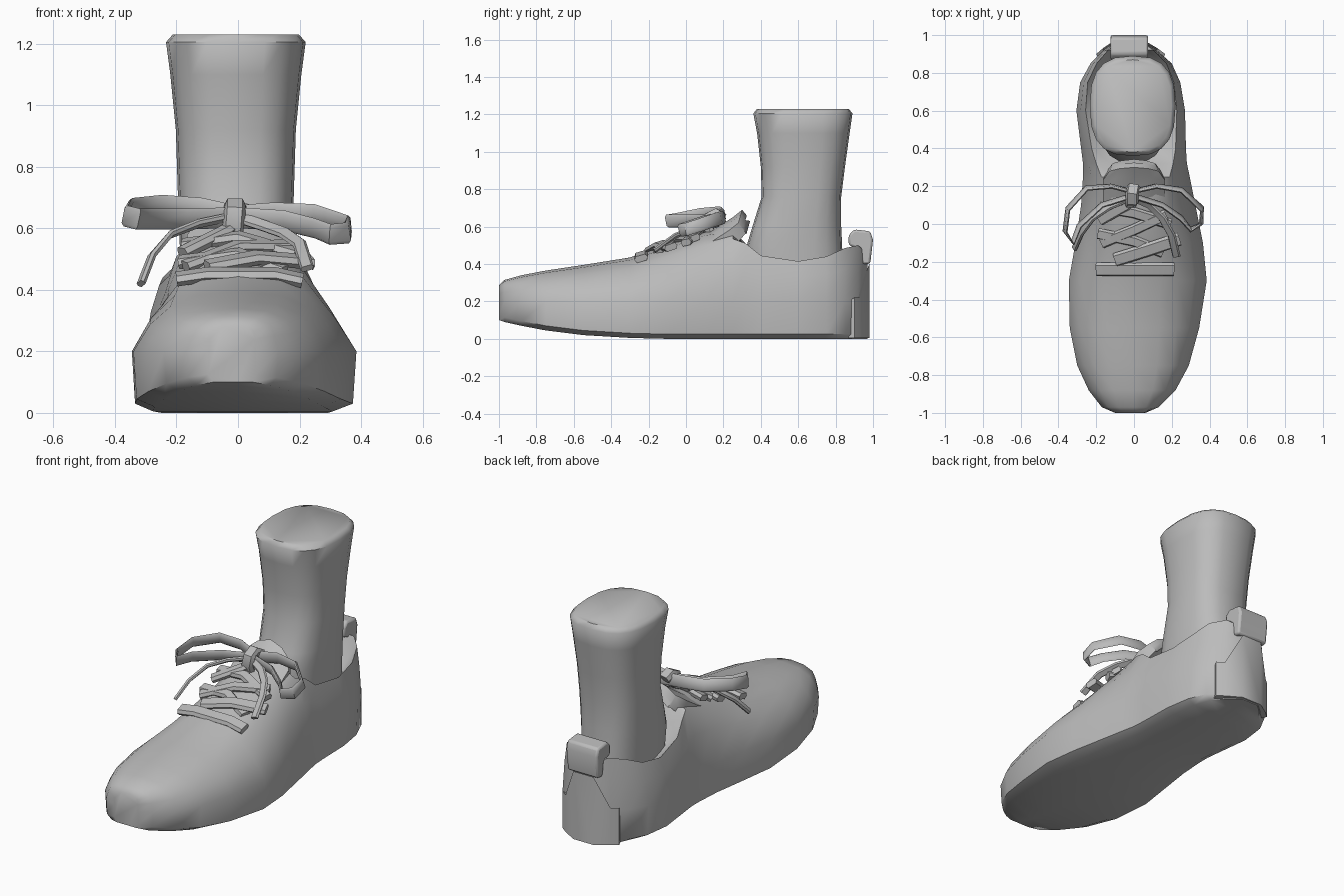
import bpy
import bmesh
import math
from mathutils import Vector

cube = bpy.data.objects.get("Cube")
if cube:
    bpy.data.objects.remove(cube, do_unlink=True)

grey = bpy.data.materials.new("plain grey")
grey.use_nodes = True
grey.diffuse_color = (0.5, 0.5, 0.5, 1)
grey.node_tree.nodes["Principled BSDF"].inputs["Base Color"].default_value = (0.5, 0.5, 0.5, 1)


def loft(name, rings, angle=40):
    """Skin a list of closed rings, cap both ends and shade smooth."""
    bm = bmesh.new()
    rows = [[bm.verts.new(p) for p in ring] for ring in rings]
    count = len(rows[0])
    for a, b in zip(rows, rows[1:]):
        for i in range(count):
            j = (i + 1) % count
            bm.faces.new((a[i], a[j], b[j], b[i]))
    bm.faces.new(rows[0])
    bm.faces.new(rows[-1])
    bmesh.ops.recalc_face_normals(bm, faces=bm.faces)
    mesh = bpy.data.meshes.new(name)
    bm.to_mesh(mesh)
    bm.free()
    mesh.materials.append(grey)
    obj = bpy.data.objects.new(name, mesh)
    bpy.context.collection.objects.link(obj)
    bpy.ops.object.select_all(action='DESELECT')
    obj.select_set(True)
    bpy.context.view_layer.objects.active = obj
    bpy.ops.object.shade_smooth_by_angle(angle=math.radians(angle))
    return obj


def ribbon(name, path, across, width, thick):
    """Sweep a flat six-sided section along a path."""
    points = [Vector(p) for p in path]
    rings = []
    for i, p in enumerate(points):
        ahead = points[min(i + 1, len(points) - 1)] - points[max(i - 1, 0)]
        tangent = ahead.normalized()
        side = Vector(across)
        side = (side - tangent * side.dot(tangent)).normalized()
        up = tangent.cross(side)
        rings.append([p + side * width / 2 * u + up * thick / 2 * v
                      for u, v in ((-1, 0), (-.7, 1), (.7, 1), (1, 0), (.7, -1), (-.7, -1))])
    return loft(name, rings, 50)


# Shoe body: y, right width, left width, underside, rim ratio, rim height, centre height
stations = (
    (-1.00, .10, .06, .10, .85, .265, .285),
    (-.97, .17, .13, .09, .80, .285, .315),
    (-.88, .24, .22, .07, .75, .30, .34),
    (-.75, .30, .29, .045, .70, .32, .365),
    (-.55, .34, .345, .02, .65, .345, .395),
    (-.30, .345, .385, .005, .60, .38, .435),
    (-.10, .31, .365, 0, .58, .44, .50),
    (.10, .28, .325, 0, .58, .50, .57),
    (.25, .27, .295, 0, .64, .535, .59),
    (.32, .27, .28, 0, .74, .51, .48),
    (.40, .28, .275, 0, .80, .445, .35),
    (.60, .305, .27, 0, .84, .415, .30),
    (.75, .285, .245, 0, .86, .44, .30),
    (.85, .23, .20, 0, .86, .485, .35),
    (.92, .16, .12, 0, .86, .50, .50),
    (.97, .09, .04, 0, .86, .45, .46),
)


def shoe_ring(y, right, left, base, ratio, rim, top):
    wide = .2

    def half(w):
        return [(.8 * w, base), (.97 * w, base + .025), (w, wide),
                (w * (1 - (1 - ratio) * .45), wide + (rim - wide) * .6),
                (w * ratio, rim), (w * ratio * .6, rim + (top - rim) * .75)]
    outline = half(left) + [(0, top)] + half(-right)[::-1] + [(0, base)]
    return [(x, y, z) for x, z in outline]


loft("shoe_body", [shoe_ring(*s) for s in stations], 45)

# Ankle: height, front y, back y, half width
ankle = ((.30, .34, .84, .17), (.50, .325, .835, .18), (.60, .355, .83, .185),
         (.76, .405, .83, .19), (.92, .40, .85, .195), (1.10, .38, .875, .213),
         (1.205, .36, .89, .227), (1.23, .38, .87, .205))


def ankle_ring(z, front, back, half):
    ring = []
    for i in range(20):
        t = math.tau * i / 20
        c, s = math.cos(t), math.sin(t)
        x = math.copysign(abs(c) ** .75, c) * half
        y = math.copysign(abs(s) ** .75, s) * (back - front) / 2
        ring.append((x - .007, (front + back) / 2 + y, z))
    return ring


loft("ankle", [ankle_ring(*a) for a in ankle], 50)

# Tongue: arched plate rising to a rolled upper edge
arch = (-1, -.6, 0, .6, 1)


def tongue_ring(y, z, half, thick):
    over = [(u * half, y - .02 * u * u, z - .07 * u * u) for u in arch]
    under = [(x * .9, py + thick * .6, pz - thick) for x, py, pz in reversed(over)]
    return over + under


loft("tongue", [tongue_ring(*t) for t in (
    (0, .51, .16, .05), (.15, .585, .165, .06), (.25, .65, .165, .07),
    (.30, .69, .13, .06), (.325, .66, .12, .03))], 45)

# Heel tab: side profile extruded across the heel
tab = ((.87, .50), (.87, .555), (.90, .585), (.985, .575), (1, .53),
       (.985, .40), (.94, .40), (.93, .48))
heel_tab = loft("heel_tab", [[(x, y, z) for y, z in tab] for x in (-.125, .075)], 45)
soften = heel_tab.modifiers.new("soft edges", 'BEVEL')
soften.width = .012
soften.segments = 2

# Heel patch: thin plate wrapped round the back
patch = ((-.20, .90), (-.165, .93), (-.09, .98), (.04, .98), (.125, .93), (.165, .90))
loft("heel_patch", [[(x, y, .005), (x, y, .40 if abs(x + .025) < .08 else .22),
                     (x * .93, y - .03, .20), (x * .93, y - .03, .005)] for x, y in patch], 40)

# Crossed laces
laces = (
    ((-.20, -.24, .435), (-.10, -.24, .45), (.12, -.24, .45), (.21, -.24, .43)),
    ((-.10, -.19, .475), (.06, -.14, .505), (.24, -.08, .49)),
    ((.15, -.15, .46), (0, -.09, .515), (-.19, -.05, .49)),
    ((-.17, -.10, .475), (0, -.03, .54), (.17, .05, .54)),
    ((.19, .0, .515), (0, .06, .57), (-.18, .09, .545)),
    ((-.18, .02, .52), (-.04, .10, .59), (0, .16, .62)),
)
for i, path in enumerate(laces):
    ribbon("lace_%d" % (i + 1), path, (0, 1, .3), .075 if i < 2 else .06, .035)

# Bow loops, loose ends and knot
ribbon("bow_loop_right", (
    (-.01, .17, .64), (-.12, .20, .665), (-.25, .19, .675), (-.35, .08, .665), (-.365, -.04, .64),
    (-.325, -.10, .63), (-.29, -.01, .63), (-.17, .10, .63), (-.01, .15, .635)),
    (.2, -.2, 1), .07, .018)
ribbon("bow_loop_left", (
    (-.01, .17, .64), (.12, .20, .65), (.25, .18, .645), (.36, .08, .61), (.355, 0, .585),
    (.30, -.03, .58), (.25, .03, .60), (.15, .10, .625), (-.01, .15, .635)),
    (-.2, -.2, 1), .07, .018)
ribbon("lace_end_right", (
    (-.01, .14, .64), (-.13, .09, .615), (-.22, .03, .58), (-.28, -.05, .51), (-.315, -.13, .42)),
    (.5, -.5, .5), .035, .02)
ribbon("lace_end_left", (
    (-.01, .14, .64), (.08, .10, .61), (.15, .03, .585), (.20, -.06, .55), (.225, -.17, .47)),
    (.6, .3, .4), .045, .02)
ribbon("bow_knot", (
    (-.02, .13, .575), (-.015, .11, .61), (-.01, .12, .655), (-.01, .16, .675), (0, .20, .65)),
    (1, 0, 0), .07, .045)
